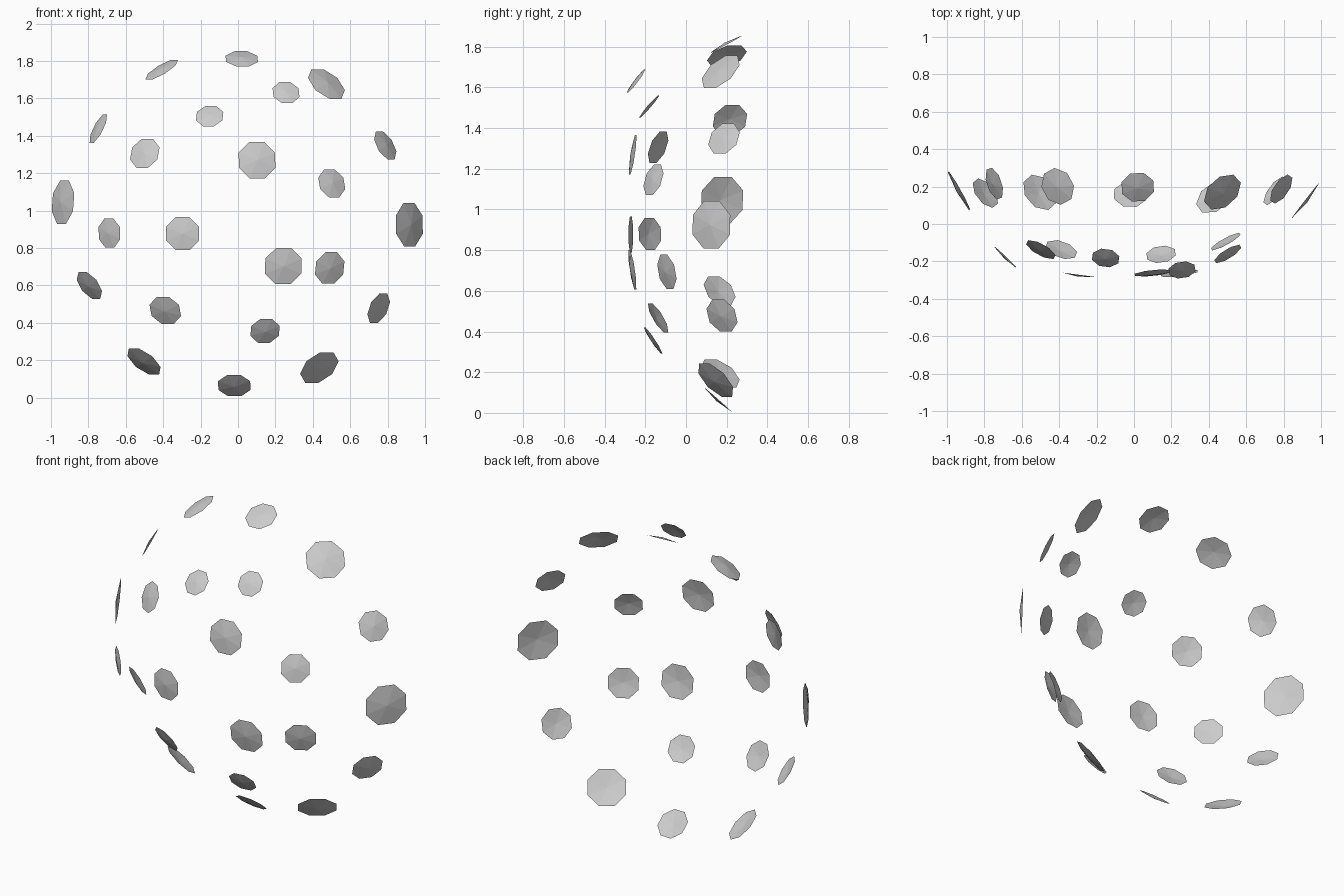
import bpy, math
from mathutils import Vector

# Faceted discs scattered over a shallow dome that faces the front.
# Each row: centre x, y, z, radius, outward normal x and z (normal y points forward)
DISCS = [
    # outer ring, clockwise from the top
    (0.02, 0.195, 1.815, 0.092, 0.03, 0.88),
    (0.475, 0.168, 1.68, 0.115, 0.50, 0.67),
    (0.79, 0.185, 1.35, 0.09, 0.74, 0.45),
    (0.92, 0.122, 0.925, 0.126, 0.79, 0.02),
    (0.755, 0.175, 0.477, 0.092, 0.75, -0.37),
    (0.437, 0.143, 0.158, 0.115, 0.45, -0.64),
    (-0.02, 0.155, 0.062, 0.093, -0.02, -0.75),
    (-0.505, 0.167, 0.19, 0.108, -0.52, -0.72),
    (-0.797, 0.163, 0.598, 0.092, -0.66, -0.54),
    (-0.94, 0.175, 1.045, 0.126, -0.87, 0.08),
    (-0.75, 0.215, 1.44, 0.091, -0.85, 0.44),
    (-0.41, 0.20, 1.757, 0.102, -0.49, 0.83),
    # middle ring
    (0.257, -0.248, 1.633, 0.076, 0.12, 0.60),
    (0.503, -0.163, 1.147, 0.085, 0.50, 0.30),
    (0.492, -0.097, 0.693, 0.093, 0.47, -0.20),
    (0.145, -0.165, 0.355, 0.083, 0.12, -0.55),
    (-0.39, -0.14, 0.465, 0.09, -0.28, -0.50),
    (-0.69, -0.18, 0.88, 0.085, -0.69, -0.05),
    (-0.50, -0.14, 1.307, 0.09, -0.45, 0.35),
    (-0.152, -0.184, 1.507, 0.077, -0.10, 0.65),
    # centre
    (0.102, -0.266, 1.27, 0.106, 0.10, 0.15),
    (-0.297, -0.275, 0.877, 0.096, -0.13, 0.0),
    (0.243, -0.268, 0.703, 0.106, 0.12, -0.15),
]
SIDES = 8


def disc(name, centre, radius, normal):
    """Very shallow eight-sided cone, its tip pointing outward."""
    side = Vector((0, 0, 1)).cross(normal).normalized()
    up = normal.cross(side)
    verts = [normal * radius * 0.07]
    for i in range(SIDES):
        a = 2 * math.pi * (i + 0.5) / SIDES
        verts.append(side * radius * math.cos(a) + up * radius * math.sin(a)
                     - normal * radius * 0.04)
    faces = [(0, i + 1, (i + 1) % SIDES + 1) for i in range(SIDES)]
    mesh = bpy.data.meshes.new(name)
    mesh.from_pydata(verts, [], faces)
    obj = bpy.data.objects.new(name, mesh)
    obj.location = centre
    bpy.context.collection.objects.link(obj)


for k, (x, y, z, r, nx, nz) in enumerate(DISCS):
    ny = -math.sqrt(max(0.0, 1 - nx * nx - nz * nz))
    disc(f"dome_disc_{k + 1:02d}", (x, y, z), r, Vector((nx, ny, nz)).normalized())
